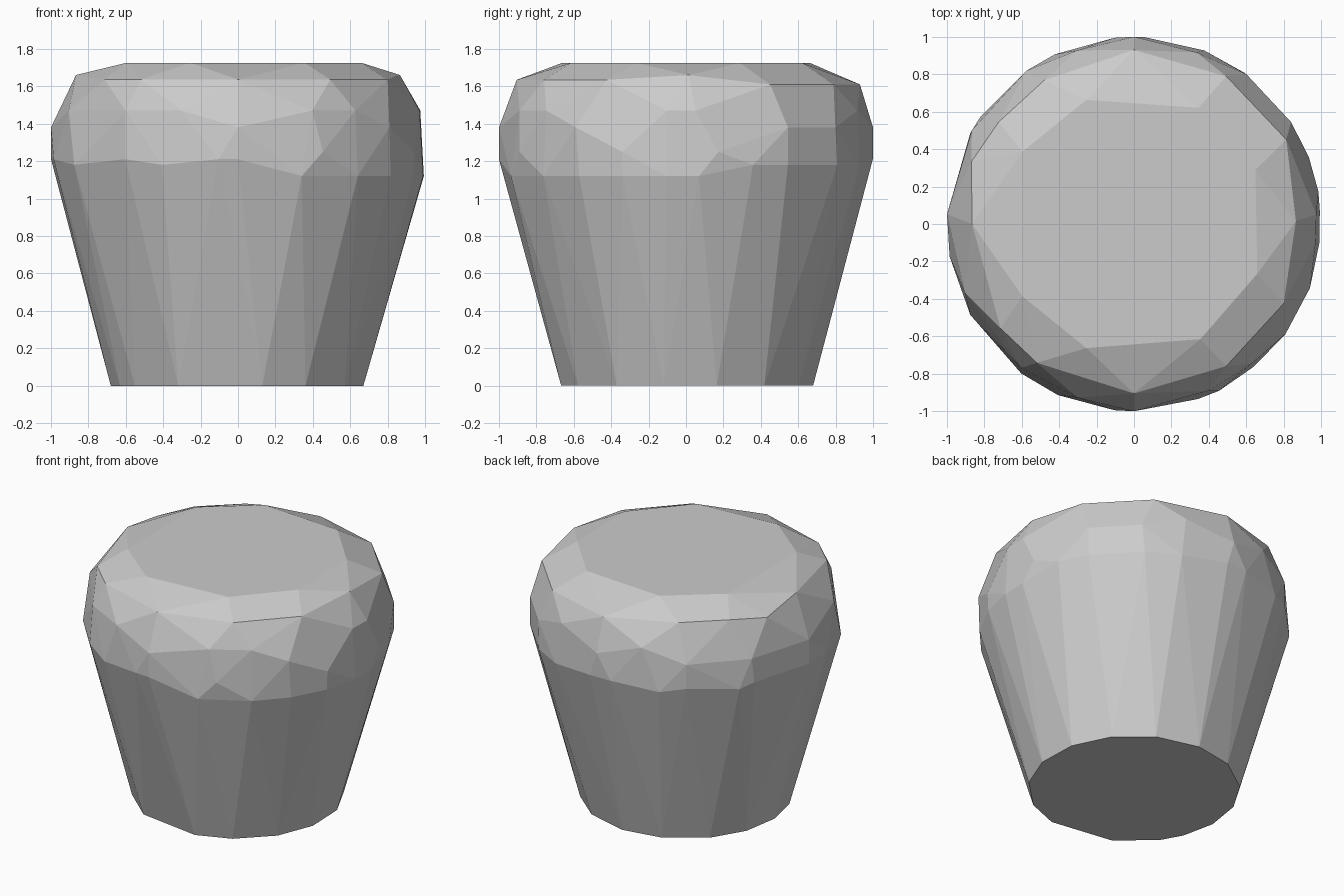
import bpy
import bmesh
from math import radians, cos, sin

# Remove the default object
default_cube = bpy.data.objects.get("Cube")
if default_cube:
    bpy.data.objects.remove(default_cube, do_unlink=True)


def make_material(name, value):
    material = bpy.data.materials.new(name)
    material.use_nodes = True
    colour = (value, value, value, 1)
    material.diffuse_color = colour
    shader = next(node for node in material.node_tree.nodes
                  if node.type == 'BSDF_PRINCIPLED')
    shader.inputs["Base Color"].default_value = colour
    return material


def add_ring(mesh, radius, height, angles):
    """Place irregularly spaced points around the vertical axis."""
    for angle in angles:
        turn = radians(angle)
        mesh.verts.new((radius * cos(turn), radius * sin(turn), height))


def make_faceted_body(name, material):
    mesh = bmesh.new()

    # Flat base
    add_ring(mesh, .68, 0, (-79, -58, -33, -10, 14, 38, 62, 88, 112, 138,
                            160, 182, 202, 216, 242))
    # Uneven shoulder where the tapered sides meet the rounded crown
    add_ring(mesh, .995, 1.12, (-70, -50, -35, -20, -6, 4))
    add_ring(mesh, 1, 1.18, (21, 33, 54, 68, 115, 145, 209, 246))
    add_ring(mesh, 1, 1.21, (-90, 87, 96, 125, 151, 177, 190, 233, 264))
    add_ring(mesh, 1, 1.25, (-63, -20, 10))
    # Widest belt of facets
    add_ring(mesh, 1, 1.38, (-90, -36, 33, 53, 90, 125, 150, 177))
    add_ring(mesh, .975, 1.47, (-66, -50, -6, 3, 70, 108, 202, 232, 252))
    # Bevelled upper rim
    add_ring(mesh, .93, 1.61, (29, 58, 90, 159))
    add_ring(mesh, .905, 1.635, (-90, -57, -28, 122, 143, 218, 235))
    add_ring(mesh, .865, 1.66, (1, 180))
    # Broad flat top
    add_ring(mesh, .71, 1.725, (-111, -60, -22, 24, 61, 111, 147, 213))

    # Skin the rings with faceted faces
    hull = bmesh.ops.convex_hull(mesh, input=mesh.verts[:])
    loose = {item for item in hull["geom_interior"] + hull["geom_unused"]
             if isinstance(item, bmesh.types.BMVert)}
    bmesh.ops.delete(mesh, geom=list(loose), context='VERTS')
    bmesh.ops.dissolve_limit(mesh, angle_limit=radians(2),
                             verts=mesh.verts[:], edges=mesh.edges[:])
    bmesh.ops.recalc_face_normals(mesh, faces=mesh.faces[:])

    data = bpy.data.meshes.new(name)
    mesh.to_mesh(data)
    mesh.free()
    data.materials.append(material)
    body = bpy.data.objects.new(name, data)
    bpy.context.collection.objects.link(body)
    return body


make_faceted_body("faceted_stump", make_material("plain grey", .6))
